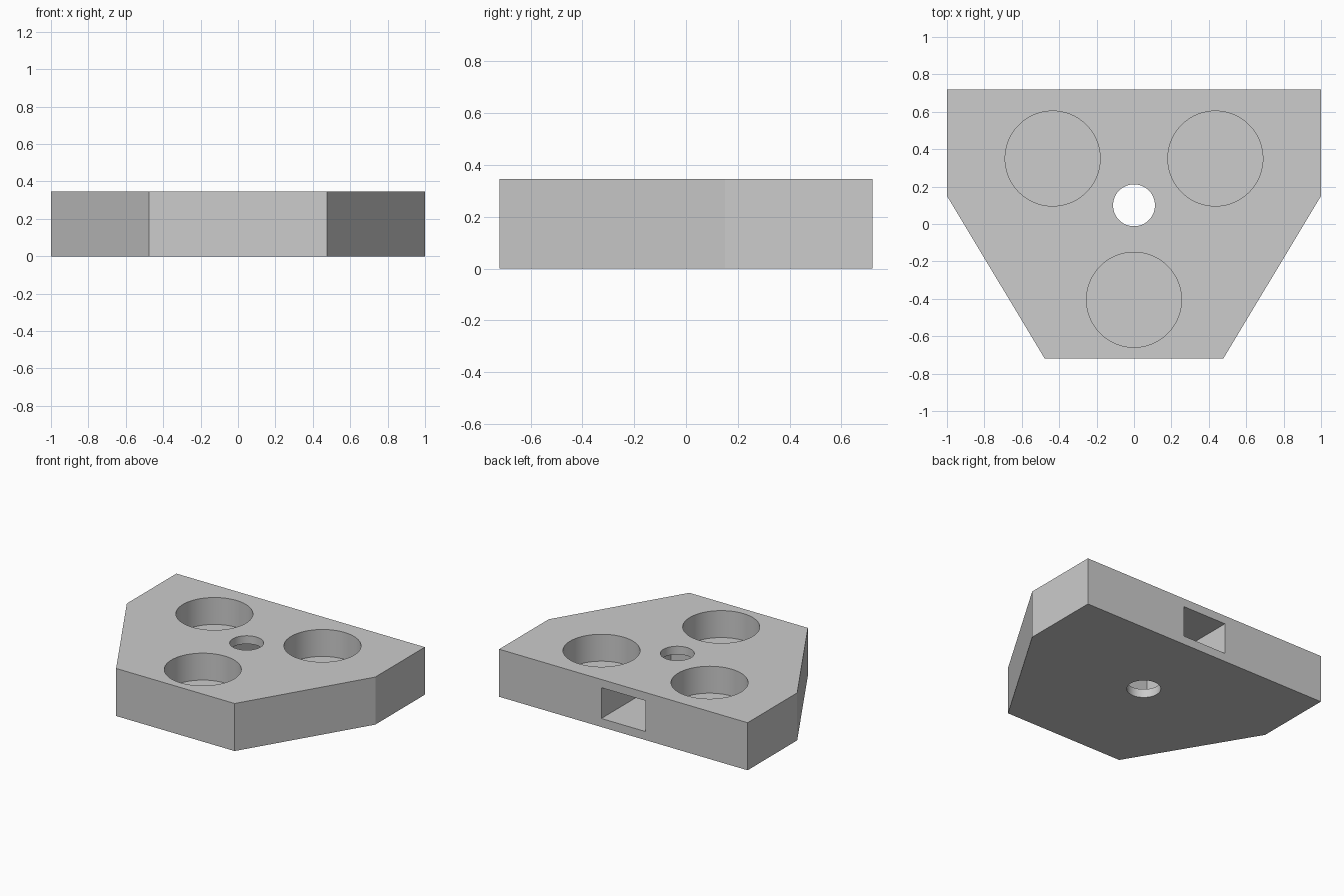
import bpy
import bmesh
import math

cube = bpy.data.objects.get("Cube")
if cube:
    bpy.data.objects.remove(cube, do_unlink=True)

HEIGHT = 0.346
POCKET_FLOOR = 0.15

grey = bpy.data.materials.new("light grey")
grey.use_nodes = True
colour = (0.604, 0.604, 0.604, 1)
grey.diffuse_color = colour
grey.node_tree.nodes["Principled BSDF"].inputs["Base Color"].default_value = colour


def prism(name, outline, z0, z1):
    """Extrude a flat outline from z0 up to z1."""
    bm = bmesh.new()
    base = bm.faces.new([bm.verts.new((x, y, z0)) for x, y in outline])
    top = bmesh.ops.extrude_face_region(bm, geom=[base])["geom"]
    verts = [v for v in top if isinstance(v, bmesh.types.BMVert)]
    bmesh.ops.translate(bm, verts=verts, vec=(0, 0, z1 - z0))
    bmesh.ops.recalc_face_normals(bm, faces=bm.faces)
    mesh = bpy.data.meshes.new(name)
    bm.to_mesh(mesh)
    bm.free()
    mesh.materials.append(grey)
    obj = bpy.data.objects.new(name, mesh)
    bpy.context.collection.objects.link(obj)
    return obj


def circle(cx, cy, r, n=96):
    return [(cx + r * math.cos(2 * math.pi * i / n),
             cy + r * math.sin(2 * math.pi * i / n)) for i in range(n)]


# Six-sided plate
half = [(0.477, -0.72), (1, 0.15), (1, 0.72)]
plate = prism("plate", half + [(-x, y) for x, y in reversed(half)], 0, HEIGHT)

# Three blind round pockets
cutters = [prism("pocket_cutter", circle(x, y, 0.254), POCKET_FLOOR, HEIGHT + 0.1)
           for x, y in ((-0.435, 0.35), (0.435, 0.35), (0, -0.405))]

# Slot entering from the back, reaching past the centre hole
slot = [(-0.177, -0.08), (0.177, -0.08), (0.177, 0.9), (-0.177, 0.9)]
cutters.append(prism("slot_cutter", slot, 0.062, 0.286))

# Through hole in the centre
cutters.append(prism("centre_hole_cutter", circle(0, 0.1, 0.112), -0.1, HEIGHT + 0.1))

bpy.ops.object.select_all(action="DESELECT")
plate.select_set(True)
bpy.context.view_layer.objects.active = plate
for cutter in cutters:
    cutter.hide_render = True
    cut = plate.modifiers.new("cut", "BOOLEAN")
    cut.operation = "DIFFERENCE"
    cut.solver = "EXACT"
    cut.object = cutter
    bpy.ops.object.modifier_apply(modifier=cut.name)
    bpy.data.objects.remove(cutter, do_unlink=True)

# Smooth round walls, crisp edges
bpy.ops.object.shade_smooth_by_angle(angle=math.radians(30))
